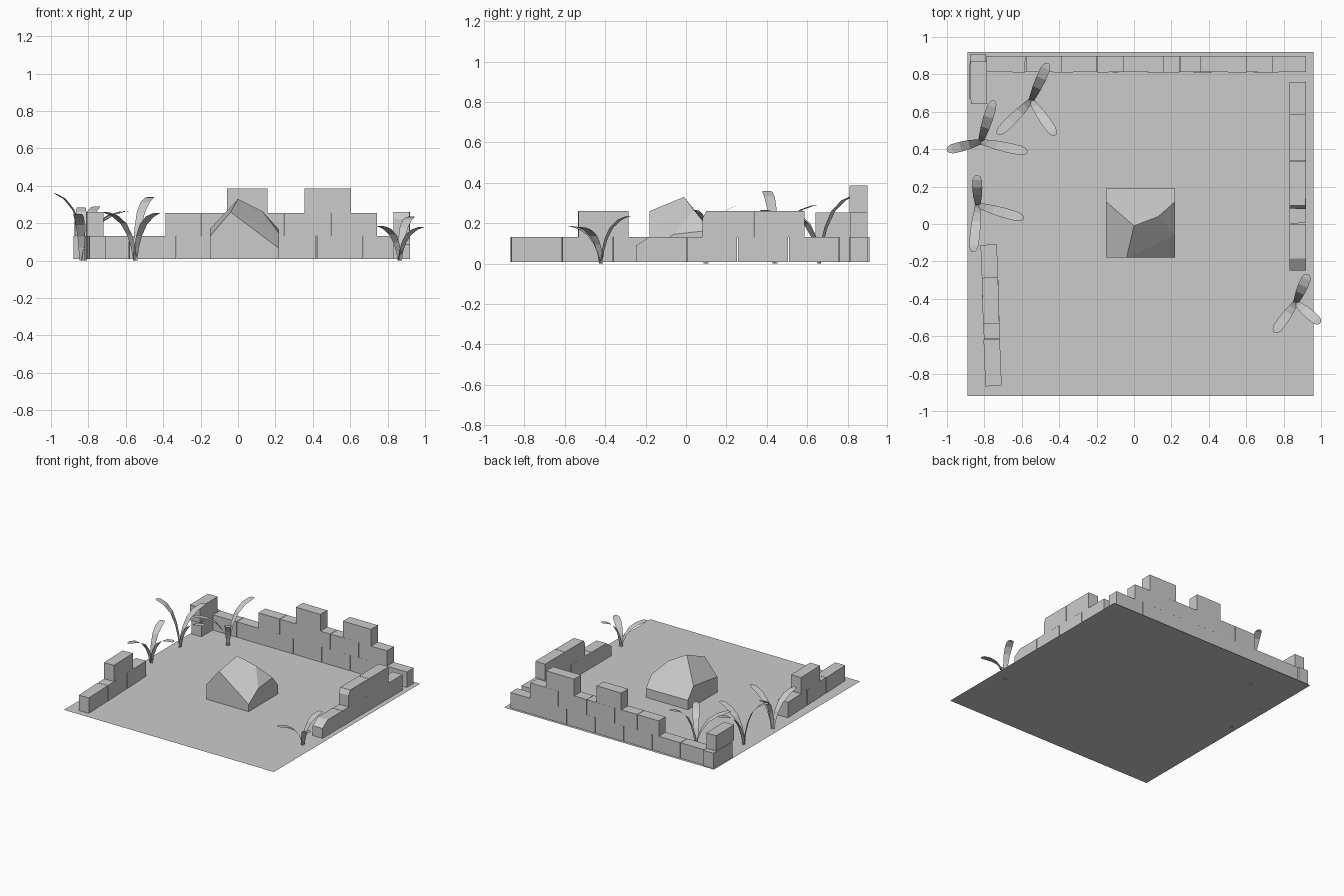
import bpy, bmesh, math, random
from mathutils import Vector, Matrix

if "Cube" in bpy.data.objects:
    bpy.data.objects.remove(bpy.data.objects["Cube"])

random.seed(4)
Z0, ROW = 0.008, 0.123


def finish(bm, name):
    bmesh.ops.recalc_face_normals(bm, faces=bm.faces)
    mesh = bpy.data.meshes.new(name)
    bm.to_mesh(mesh)
    bm.free()
    obj = bpy.data.objects.new(name, mesh)
    bpy.context.collection.objects.link(obj)
    return obj


def hull(name, points):
    bm = bmesh.new()
    for p in points:
        bm.verts.new(p)
    bmesh.ops.convex_hull(bm, input=bm.verts[:])
    return finish(bm, name)


def brick(bm, x0, x1, y0, y1, z0, z1, turn=0.0, cut=None):
    """Box brick; cut = (length, drop) slopes off the top of its -y end."""
    size = (x1 - x0 - 0.003, y1 - y0 - 0.003, z1 - z0)
    mid = Vector(((x0 + x1) / 2, (y0 + y1) / 2, (z0 + z1) / 2))
    turn += math.radians(random.uniform(-0.5, 0.5))
    mat = Matrix.Translation(mid) @ Matrix.Rotation(turn, 4, 'Z') @ Matrix.Diagonal((*size, 1))
    verts = bmesh.ops.create_cube(bm, size=1, matrix=mat)['verts']
    if cut:
        geom = verts + list({e for v in verts for e in v.link_edges}) + list({f for v in verts for f in v.link_faces})
        res = bmesh.ops.bisect_plane(bm, geom=geom, plane_co=(0, y0 + cut[0], z1),
                                     plane_no=(0, -cut[1], cut[0]), clear_outer=True)
        edges = [g for g in res['geom_cut'] if isinstance(g, bmesh.types.BMEdge)]
        bmesh.ops.holes_fill(bm, edges=edges)


def level(n):
    return Z0 + n * ROW, Z0 + (n + 1) * ROW


# Flat ground sheet
bm = bmesh.new()
bm.faces.new([bm.verts.new((x, y, Z0)) for x, y in
              ((-0.89, -0.92), (0.96, -0.92), (0.96, 0.92), (-0.89, 0.92))])
ground = finish(bm, "ground")
if ground.data.polygons[0].normal.z < 0:
    ground.data.flip_normals()

# Back wall, three broken courses
bm = bmesh.new()
course = [-0.79, -0.58, -0.33, -0.08, 0.17, 0.42, 0.67, 0.92]
for a, b in zip(course, course[1:]):
    brick(bm, a, b, 0.81, 0.90, *level(0))
course = [-0.39, -0.20, 0.0, 0.245, 0.495, 0.745]
for a, b in zip(course, course[1:]):
    brick(bm, a, b, 0.81, 0.90, *level(1))
for a, b in ((-0.06, 0.16), (0.355, 0.605)):
    brick(bm, a, b, 0.81, 0.90, level(2)[0], 0.387)
finish(bm, "back_wall")

# Left rear corner bricks
bm = bmesh.new()
brick(bm, -0.88, -0.79, 0.67, 0.91, *level(0))
brick(bm, -0.875, -0.785, 0.64, 0.87, *level(1))
finish(bm, "corner_bricks")

# Right wall with sloped broken ends
bm = bmesh.new()
for i in range(4):
    y = -0.25 + i * 0.2525
    brick(bm, 0.83, 0.92, y, y + 0.2525, *level(0), cut=(0.065, 0.045) if i == 0 else None)
brick(bm, 0.83, 0.92, 0.08, 0.335, level(1)[0], 0.26, cut=(0.02, 0.04))
brick(bm, 0.83, 0.92, 0.335, 0.587, level(1)[0], 0.26)
finish(bm, "right_wall")

# Left front wall, slightly turned
bm = bmesh.new()
for i in range(3):
    y = -0.868 + i * 0.253
    x = -0.764 - (i - 1) * 0.008
    brick(bm, x - 0.045, x + 0.045, y, y + 0.253, *level(0), turn=math.radians(2))
brick(bm, -0.812, -0.722, -0.535, -0.285, level(1)[0], 0.26, turn=math.radians(2))
finish(bm, "left_wall")

# Faceted boulder
hull("boulder", [
    (-0.15, -0.18, Z0), (0.22, -0.18, Z0), (0.22, 0.19, Z0), (-0.15, 0.19, Z0),
    (0.0, -0.01, 0.33), (0.13, 0.04, 0.265), (0.22, -0.06, 0.145), (0.22, 0.12, 0.165),
    (0.22, -0.18, 0.065), (-0.04, -0.18, 0.26), (-0.15, -0.18, 0.13),
    (-0.15, 0.12, 0.17), (-0.15, 0.19, 0.083), (0.22, 0.19, 0.08)])

# Grass tufts: three arching blades each
BLADE = [(0, 0, 0.013), (0.06, 0.28, 0.016), (0.16, 0.52, 0.019), (0.34, 0.76, 0.024),
         (0.6, 0.92, 0.027), (0.85, 0.99, 0.025), (0.95, 1.0, 0.018), (1, 1.0, 0.007)]


def tuft(name, base, tips):
    bm = bmesh.new()
    root = Vector((*base, 0))
    for tx, ty, tz in tips:
        out = Vector((tx, ty, 0)) - root
        side = Vector((-out.y, out.x, 0)).normalized()
        rows = []
        for f, h, w in BLADE:
            c = root + out * f + Vector((0, 0, tz * h))
            rows.append([bm.verts.new(c + side * w), bm.verts.new(c - side * w)])
        for a, b in zip(rows, rows[1:]):
            bm.faces.new((a[0], b[0], b[1], a[1]))
    finish(bm, name)


tuft("grass_back", (-0.55, 0.66), [(-0.46, 0.86, 0.34), (-0.73, 0.48, 0.26), (-0.42, 0.475, 0.255)])
tuft("grass_corner", (-0.82, 0.44), [(-0.75, 0.66, 0.29), (-1.0, 0.395, 0.36), (-0.57, 0.385, 0.265)])
tuft("grass_left", (-0.835, 0.10), [(-0.84, 0.26, 0.285), (-0.59, 0.03, 0.265), (-0.86, -0.15, 0.25)])
tuft("grass_right", (0.865, -0.42), [(0.93, -0.27, 0.235), (0.75, -0.58, 0.185), (0.995, -0.53, 0.18)])
